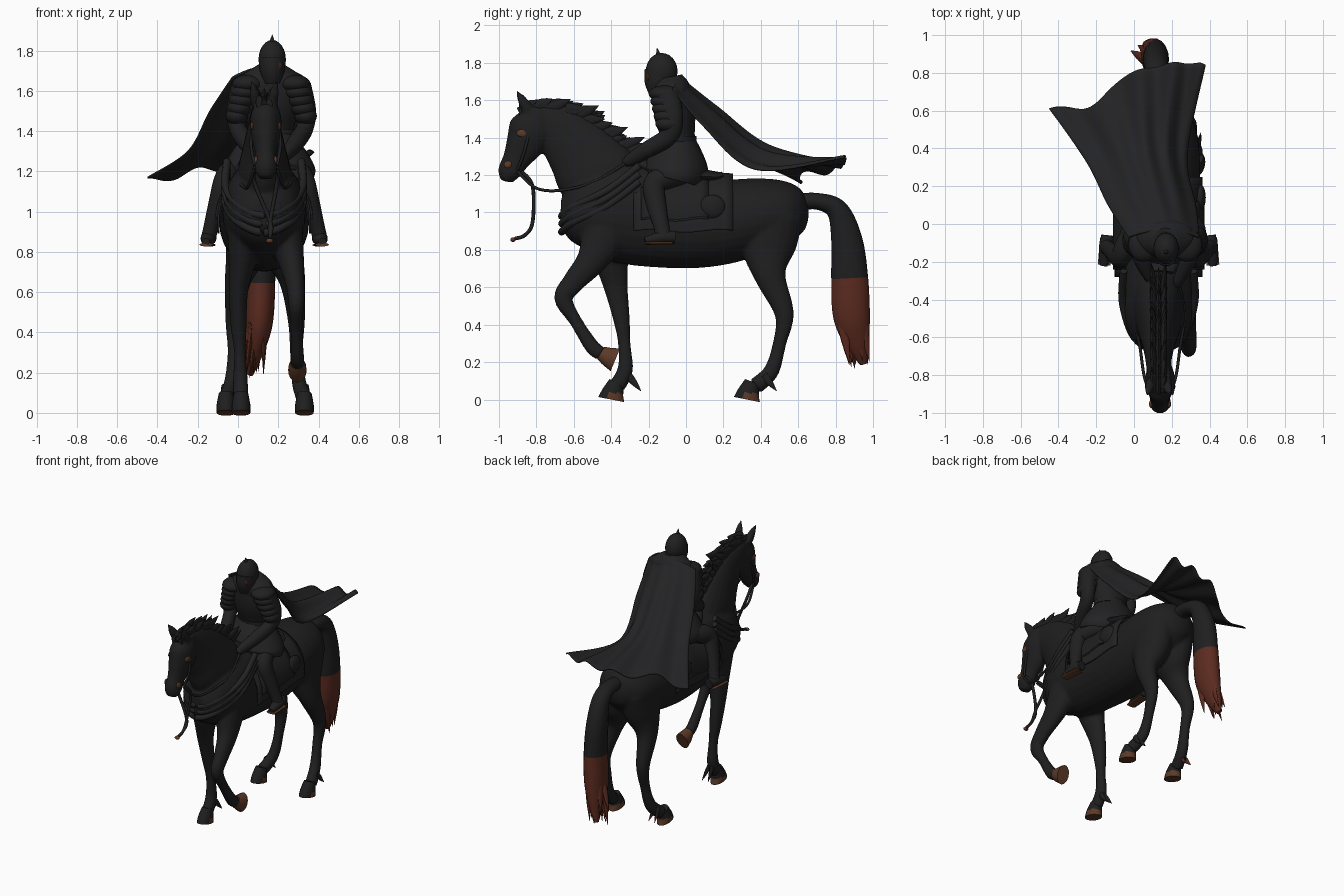
import bpy, bmesh, math, random
from mathutils import Vector

random.seed(4)
if "Cube" in bpy.data.objects:
    bpy.data.objects.remove(bpy.data.objects["Cube"])
HORSE_X, RIDER_X = .13, .165

def make_material(name, *rgb):
    material = bpy.data.materials.new(name)
    material.use_nodes = True
    material.diffuse_color = (*rgb, 1)
    material.node_tree.nodes["Principled BSDF"].inputs["Base Color"].default_value = (*rgb, 1)
    return material

coat = make_material("black coat", .0135, .0135, .0145)
cloth = make_material("charcoal cloth", .0165, .0165, .018)
armour = make_material("dark armour", .0145, .0145, .0155)
russet = make_material("russet hair", .105, .024, .014)
horn = make_material("brown horn", .11, .042, .021)
ember = make_material("dark red face", .05, .013, .01)

def finish(name, bm, *materials, rule=None, thickness=0):
    bmesh.ops.recalc_face_normals(bm, faces=bm.faces)
    for face in bm.faces if rule else ():
        face.material_index = int(rule(face.calc_center_median()))
    mesh = bpy.data.meshes.new(name)
    bm.to_mesh(mesh)
    bm.free()
    obj = bpy.data.objects.new(name, mesh)
    bpy.context.collection.objects.link(obj)
    for material in materials:
        mesh.materials.append(material)
    bpy.ops.object.select_all(action='DESELECT')
    obj.select_set(True)
    bpy.context.view_layer.objects.active = obj
    bpy.ops.object.shade_smooth_by_angle(angle=math.radians(50))
    if thickness:
        obj.modifiers.new("thickness", 'SOLIDIFY').thickness = thickness
    return obj

def catmull(rows, steps):
    rows = [Vector(r) for r in rows]
    padded = [rows[0]] + rows + [rows[-1]]
    result = []
    for a, b, c, d in zip(padded, padded[1:], padded[2:], padded[3:]):
        for t in (k / steps for k in range(steps)):
            result.append((b * 2 + (c - a) * t + (a * 2 - b * 5 + c * 4 - d) * t * t
                           + (b * 3 - a - c * 3 + d) * t ** 3) / 2)
    return result + [rows[-1]]

def loft(bm, rows, steps=5, sides=18, caps=True):
    """Tube through rows of x, y, z, half width, half depth."""
    rows = catmull(rows, steps)
    rings = []
    for i, row in enumerate(rows):
        tangent = (rows[min(i + 1, len(rows) - 1)] - rows[max(i - 1, 0)]).to_3d().normalized()
        depth = tangent.cross(Vector((1, 0, 0))).normalized() * max(row[4], .001)
        width = depth.cross(tangent).normalized() * max(row[3], .001)
        turns = [math.tau * k / sides for k in range(sides)]
        rings.append([bm.verts.new(row.to_3d() + width * math.cos(a) + depth * math.sin(a)) for a in turns])
    for low, high in zip(rings, rings[1:]):
        for k in range(sides):
            bm.faces.new((low[k - 1], low[k], high[k], high[k - 1]))
    for ring in (rings[0], rings[-1]) if caps else ():
        bm.faces.new(ring)

def tube(name, rows, *materials, rule=None, thickness=0, **shape):
    bm = bmesh.new()
    loft(bm, rows, **shape)
    return finish(name, bm, *materials, rule=rule, thickness=thickness)

def cord(name, points, radius, material):
    tube(name, [(*p, radius, radius) for p in points], material, steps=7, sides=8)

def at_x(x, *rows):
    return [(x, *row) for row in rows]

def balls(name, places, material):
    bm = bmesh.new()
    for centre, size in places:
        made = bmesh.ops.create_uvsphere(bm, u_segments=20, v_segments=12, radius=1)["verts"]
        bmesh.ops.scale(bm, vec=size, verts=made)
        bmesh.ops.translate(bm, vec=centre, verts=made)
    finish(name, bm, material)

def spike(bm, base, tip, radius, flat=.5):
    middle = (Vector(base) + Vector(tip)) / 2
    loft(bm, [(*base, radius * flat, radius), (*middle, radius * flat * .8, radius * .75),
              (*tip, .001, .001)], steps=3, sides=8)

def sheet(name, columns, rows, place, material, thickness):
    bm = bmesh.new()
    grid = [[bm.verts.new(place(i / columns, j / rows)) for i in range(columns + 1)] for j in range(rows + 1)]
    for a, b in zip(grid, grid[1:]):
        for i in range(columns):
            bm.faces.new((a[i], a[i + 1], b[i + 1], b[i]))
    finish(name, bm, material, thickness=thickness)

# Horse trunk, neck, head, legs and ears blended into one skin
bm = bmesh.new()
loft(bm, at_x(HORSE_X, (-.67, 1, .07, .07), (-.6, 1, .15, .17), (-.45, 1.01, .2, .25), (-.25, .99, .21, .275),
              (0, .95, .222, .25), (.2, .95, .222, .228), (.4, .985, .215, .2), (.55, 1, .18, .165),
              (.63, 1, .1, .1), (.655, 1, .03, .03)), sides=28)
loft(bm, at_x(HORSE_X, (-.33, 1.08, .14, .2), (-.47, 1.2, .13, .22), (-.57, 1.33, .1, .185),
              (-.68, 1.44, .075, .14), (-.8, 1.51, .06, .085)), sides=24)
loft(bm, at_x(HORSE_X + .008, (-.79, 1.56, .05, .05), (-.82, 1.46, .078, .12), (-.86, 1.37, .07, .105),
              (-.91, 1.28, .052, .073), (-.945, 1.215, .056, .062), (-.958, 1.165, .035, .032)), sides=20)
loft(bm, [(.04, -.42, .92, .095, .14), (.02, -.4, .75, .068, .095), (.002, -.375, .6, .048, .065),
          (.003, -.345, .43, .04, .045), (.01, -.33, .3, .03, .034), (.012, -.325, .16, .037, .042),
          (.015, -.37, .07, .038, .045)])
loft(bm, [(.23, -.42, .92, .095, .14), (.265, -.5, .75, .064, .085), (.285, -.6, .63, .046, .06),
          (.29, -.655, .54, .04, .05), (.29, -.59, .42, .03, .034), (.295, -.5, .28, .034, .04),
          (.295, -.45, .245, .034, .038)])
for hip, hock, foot in ((.045, -.02, -.06), (.22, .29, .33)):
    loft(bm, [(hip, .47, 1, .11, .16), (hip, .44, .82, .108, .15), (hip * .3 + hock * .7, .45, .66, .066, .085),
              (hock, .525, .46, .043, .052), (hock, .5, .3, .032, .036),
              (hock + (foot - hock) / 3, .455, .15, .036, .042), (foot, .37, .07, .04, .045)])
for side in (-1, 1):
    spike(bm, (HORSE_X + side * .04, -.84, 1.54), (HORSE_X + side * .062, -.91, 1.66), .036, .8)
horse = finish("horse_body", bm, coat)
skin = horse.modifiers.new("blend", 'REMESH')
skin.mode, skin.voxel_size, skin.use_smooth_shade = 'VOXEL', .011, True
soften = horse.modifiers.new("soften", 'SMOOTH')
soften.factor, soften.iterations = .5, 4

# Planted hooves with horn soles and heels, and heel tufts
for name, x, y, tip in (("front_right", .015, -.4, coat), ("hind_right", -.06, .325, russet),
                        ("hind_left", .33, .325, coat)):
    tube(name + "_hoof", [(x, y, 0, .046, .072), (x, y + .008, .035, .047, .06), (x, y + .03, .095, .036, .042)],
         coat, horn, rule=lambda c: c.z < .003 or c.z < .035 and c.y > y - .015)
    bm = bmesh.new()
    for shift in (-.012, .012):
        spike(bm, (x + shift, y + .09, .13), (x + shift * 2, y + .16, .045), .022)
    finish(name + "_heel_tuft", bm, coat, tip, rule=lambda c: c.z < .085)

# Raised hoof with its sole turned back
tube("raised_hoof", [(.295, -.455, .25, .034, .038), (.295, -.42, .23, .043, .052),
                     (.295, -.378, .212, .046, .066)], horn)

# Tail, russet below the middle, with ragged ends
bm = bmesh.new()
loft(bm, [(.13, .56, 1.05, .05, .05), (.13, .7, 1.06, .055, .045), (.12, .81, 1.01, .06, .06),
          (.115, .86, .85, .068, .085), (.115, .875, .65, .07, .1), (.105, .885, .45, .068, .1),
          (.085, .915, .31, .045, .068), (.06, .95, .19, .015, .02)], steps=8)
for k in range(18):
    x, y = .1 + random.uniform(-.05, .04), .885 + random.uniform(-.07, .07)
    spike(bm, (x, y, .45), (x - random.uniform(0, .08), y + .045, random.uniform(.16, .3)), .03)
finish("tail", bm, coat, russet, rule=lambda c: c.z < .65)

# Mane locks swept back along the crest
bm = bmesh.new()
for point in catmull([(-.89, 1.56), (-.76, 1.58), (-.62, 1.555), (-.48, 1.47), (-.32, 1.35)], 6):
    for shift in (-.025, 0, .025):
        y, z = point.x, point.y - random.uniform(.01, .04)
        spike(bm, (HORSE_X + shift, y, z), (HORSE_X + shift * 1.5, y + random.uniform(.05, .12),
              z + random.uniform(0, .06)), .034)
finish("mane", bm, coat)

# Eye and nostril patches
for side in (-1, 1):
    balls("eye_and_nostril", [((HORSE_X + .008 + side * .066, -.872, 1.424), (.01, .034, .021)),
                              ((HORSE_X + .008 + side * .048, -.952, 1.256), (.01, .022, .02))], horn)

# Saddle cloth, flaps, seat and pouches
def drape(y_start, y_end, width, height, drop):
    def place(u, v):
        a = math.pi * min(max(u * 1.3 - .15, 0), 1)
        fall = max(.15 - u, u - .85, 0) / .15 * drop
        return (HORSE_X + width * math.cos(a), y_start + (y_end - y_start) * v,
                .97 + height * math.sin(a) - fall + .008 * math.sin(v * 9))
    return place

sheet("saddle_cloth", 40, 12, drape(-.28, .25, .232, .235, .07), cloth, .01)
sheet("saddle_flaps", 40, 8, drape(-.24, .12, .242, .243, .0), armour, .01)
tube("saddle", at_x(HORSE_X, (-.26, 1.27, .08, .03), (-.16, 1.23, .14, .04), (.05, 1.2, .17, .04),
                    (.16, 1.19, .14, .03), (.2, 1.2, .1, .02)), armour)
balls("pouches", [((HORSE_X + s * .22, .14, 1.03), (.03, .07, .065)) for s in (-1, 1)], armour)

# Breast collar swags, bridle, reins and hanging tassel
for k in range(3):
    cord("breast_collar", [(HORSE_X + s * w, y, z - k * .042) for s, w, y, z in (
        (-1, .185, -.25, 1.25), (-1, .19, -.42, 1.12), (-1, .125, -.605, 1.03), (1, .0, -.665, .98),
        (1, .125, -.605, 1.03), (1, .19, -.42, 1.12), (1, .185, -.25, 1.25))], .02, cloth)
for side in (-1, 1):
    x = HORSE_X + .008 + side * .055
    cord("rein", [(x, -.9, 1.22), (x + side * .03, -.8, 1.13), (x + side * .05, -.66, 1.12),
                  (x + side * .075, -.48, 1.17), (RIDER_X + side * .07, -.3, 1.28)], .008, armour)
    cord("bridle_cheek", [(x, -.9, 1.23), (x + side * .018, -.86, 1.34), (x, -.82, 1.52)], .008, armour)
    cord("tassel_strap", [(x, -.88, 1.22), (x, -.82, 1.14), (.16, -.82, .95), (.16, -.86, .88),
                          (.16, -.915, .86)], .01, armour)
balls("tassel", [((.157, -.925, .855), (.018, .014, .012))], horn)

# Rider torso, belt and skirt
tube("torso", at_x(RIDER_X, (-.03, 1.25, .14, .13), (-.04, 1.38, .11, .09), (-.06, 1.52, .14, .11),
                   (-.08, 1.64, .15, .095), (-.1, 1.71, .06, .06)), armour, sides=24)
tube("belt", at_x(RIDER_X, (-.045, 1.38, .12, .1), (-.045, 1.41, .12, .1)), armour, steps=2, sides=24)
tube("skirt", at_x(RIDER_X - .01, (-.045, 1.4, .112, .095), (-.05, 1.3, .185, .15), (-.055, 1.22, .227, .175),
                   (-.065, 1.175, .225, .155)), cloth, sides=24, caps=False, thickness=.01)

# Helmet with crest spike and dark red cheek
x = RIDER_X + .005
balls("helmet", [((x, -.13, 1.755), (.068, .085, .098))], armour)
tube("face_guard", at_x(x, (-.14, 1.64, .045, .06), (-.145, 1.7, .062, .078), (-.14, 1.76, .066, .082)), armour)
tube("crest_spike", at_x(x, (-.145, 1.83, .018, .018), (-.155, 1.88, .001, .001)), armour)
balls("red_cheek", [((x + .029, -.201, 1.725), (.022, .012, .024))], ember)

# Arms, pauldrons, legs, boots and stirrups
for side, label in ((-1, "right"), (1, "left")):
    def limb(name, centre, rows, material):
        tube(label + name, [(centre + side * x, *rest) for x, *rest in rows], material)
    limb("_arm", RIDER_X, [(.14, -.1, 1.62, .06, .07), (.175, -.07, 1.5, .048, .055), (.165, -.09, 1.41, .043, .05),
         (.12, -.2, 1.34, .042, .045), (.075, -.29, 1.285, .03, .035), (.06, -.33, 1.265, .02, .02)], armour)
    balls(label + "_pauldron", [((RIDER_X + side * (.115 + .014 * k), -.11 + .005 * k, 1.635 - .04 * k),
                                 (.08 - .006 * k, .09 - .004 * k, .045)) for k in range(5)], armour)
    limb("_leg", HORSE_X, [(.1, 0, 1.2, .06, .06), (.165, -.1, 1.19, .06, .065), (.2, -.17, 1.15, .052, .06),
         (.23, -.16, 1.05, .045, .054), (.265, -.13, .92, .037, .042), (.278, -.12, .86, .038, .045)], armour)
    limb("_boot", HORSE_X, [(.27, -.06, .867, .033, .033), (.278, -.13, .867, .038, .034),
                            (.29, -.22, .85, .02, .018)], armour)
    limb("_stirrup", HORSE_X, [(.288, -.218, .836, .034, .009), (.275, -.075, .834, .035, .008)], horn)

# Wind-blown cape with deepening folds and a notched hem
left_edge = catmull([(-.03, -.07, 1.67), (-.14, .1, 1.5), (-.25, .32, 1.29), (-.45, .61, 1.155)], 10)
middle = catmull([(.165, -.03, 1.725), (.11, .17, 1.56), (.06, .44, 1.35), (.05, .82, 1.25)], 10)
right_edge = catmull([(.345, -.07, 1.66), (.33, .09, 1.46), (.285, .37, 1.22), (.38, .84, 1.29)], 10)

def cape_point(u, v):
    a, b, c = (edge[round(v * 30)] for edge in (left_edge, middle, right_edge))
    point = a * (1 - u) * (1 - 2 * u) + b * 4 * u * (1 - u) + c * u * (2 * u - 1)
    fold = math.sin(u * 26 + v * 2) * .02 * v
    notch = .1 * v ** 4 * math.exp(-((u - .2) / .11) ** 2)
    return point + Vector((0, fold * .3 - notch, fold))

sheet("cape", 60, 30, cape_point, cloth, .008)
tube("cape_collar", at_x(RIDER_X, (-.07, 1.6, .17, .1), (-.08, 1.67, .15, .1), (-.09, 1.725, .07, .07)),
     cloth, sides=24)
